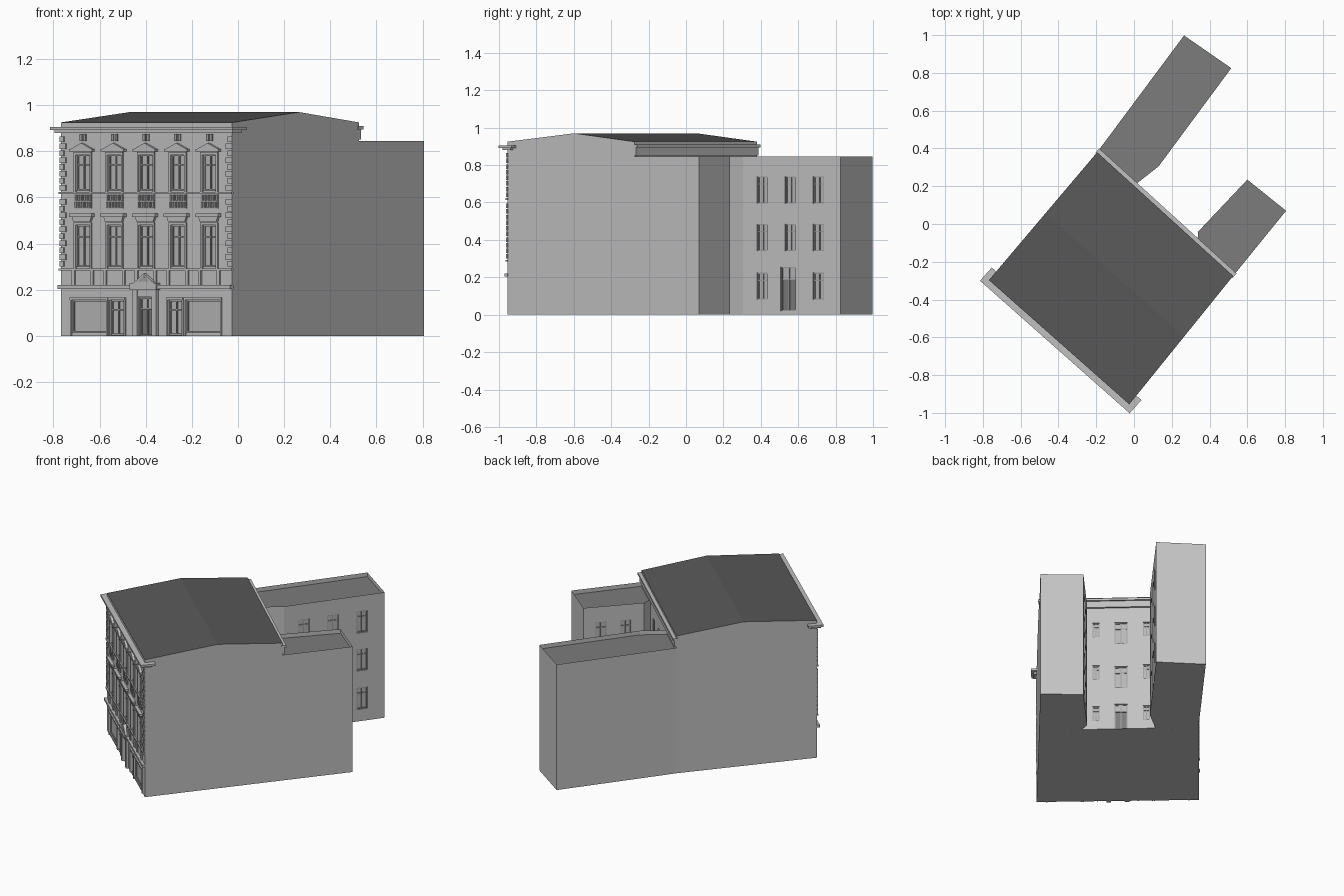
import bpy, bmesh
from mathutils import Vector

if "Cube" in bpy.data.objects:
    bpy.data.objects.remove(bpy.data.objects["Cube"])

def mat(name, v):
    m = bpy.data.materials.new(name)
    m.diffuse_color = (v, v, v, 1)
    m.use_nodes = True
    m.node_tree.nodes["Principled BSDF"].inputs["Base Color"].default_value = m.diffuse_color
    return m

WALL = mat("wall_grey", 0.55)
TRIM = mat("trim_grey", 0.53)
GLASS = mat("window_glass", 0.48)
FRAME = mat("window_frame", 0.36)
DOOR = mat("door_grey", 0.2)
ROOF = mat("dark_roof", 0.1)
FLAT = mat("flat_roof", 0.2)
parts = {}

def part(name, m):
    if name not in parts:
        parts[name] = (bmesh.new(), [m])
    return parts[name][0]

def face(bm, pts):
    return bm.faces.new([bm.verts.new(p) for p in pts])

class Wall:
    """Local frame on a wall: s along it, z up, d outward."""
    def __init__(self, a, b):
        self.a = Vector((a[0], a[1], 0))
        e = Vector((b[0], b[1], 0)) - self.a
        self.L = e.length
        self.u = e.normalized()
        self.n = Vector((self.u.y, -self.u.x, 0))

    def p(self, s, z, d=0):
        return self.a + self.u * s + self.n * d + Vector((0, 0, z))

    def prism(self, bm, prof, d0, d1):
        back = [bm.verts.new(self.p(s, z, d0)) for s, z in prof]
        front = [bm.verts.new(self.p(s, z, d1)) for s, z in prof]
        k = len(prof)
        bm.faces.new(front)
        bm.faces.new(back[::-1])
        for i in range(k):
            j = (i + 1) % k
            bm.faces.new((back[i], back[j], front[j], front[i]))

    def box(self, bm, s0, s1, z0, z1, d0, d1):
        self.prism(bm, [(s0, z0), (s1, z0), (s1, z1), (s0, z1)], d0, d1)

    def quad(self, bm, s0, s1, z0, z1, d=0):
        face(bm, [self.p(s0, z0, d), self.p(s1, z0, d), self.p(s1, z1, d), self.p(s0, z1, d)])

    def build(self, name, h, holes=(), dp=0.012):
        """Wall face with recessed openings, panes and glazing bars."""
        bm = part(name, WALL)
        ss = sorted({0, self.L, *[v for q in holes for v in q[:2]]})
        zs = sorted({0, h, *[v for q in holes for v in q[2:4]]})
        for s0, s1 in zip(ss, ss[1:]):
            for z0, z1 in zip(zs, zs[1:]):
                cs, cz = (s0 + s1) / 2, (z0 + z1) / 2
                if not any(q[0] < cs < q[1] and q[2] < cz < q[3] for q in holes):
                    self.quad(bm, s0, s1, z0, z1)
        for s0, s1, z0, z1, kind in holes:
            p = self.p
            left = [p(s0, z0), p(s0, z0, -dp), p(s0, z1, -dp), p(s0, z1)]
            right = [p(s1, z0), p(s1, z0, -dp), p(s1, z1, -dp), p(s1, z1)]
            sill = [p(s0, z0), p(s1, z0), p(s1, z0, -dp), p(s0, z0, -dp)]
            head = [p(s0, z1), p(s1, z1), p(s1, z1, -dp), p(s0, z1, -dp)]
            for f in (left, right[::-1], sill, head[::-1]):
                face(bm, f)
            is_door = kind == "door"
            pane = part("door_leaves", DOOR) if is_door else part("window_panes", GLASS)
            self.quad(pane, s0, s1, z0, z1, -dp)
            fr = part("window_frames", FRAME)
            t, m, zt = 0.006, (s0 + s1) / 2, z0 + (z1 - z0) * 0.7
            f0, f1 = -dp, -dp + 0.006
            for x in (s0, s1 - t):
                self.box(fr, x, x + t, z0, z1, f0, f1)
            for z in (z0, z1 - t):
                self.box(fr, s0 + t, s1 - t, z, z + t, f0, f1)
            if kind != "shop":
                self.box(fr, m - t / 2, m + t / 2, z0 + t, z1 - t, f0, f1)
                self.box(fr, s0 + t, s1 - t, zt, zt + t, f0, f1 - 0.001)
            if is_door:   # glazed light above the leaves
                self.quad(part("window_panes", GLASS), s0 + t, s1 - t, zt + t, z1 - t, f0 + 0.001)

# Main block plan
FL, FR, BR, BL = (-0.768, -0.297), (-0.025, -0.955), (0.525, -0.275), (-0.195, 0.38)
EAVE, RIDGE, WING = 0.925, 0.97, 0.845
front, back = Wall(FL, FR), Wall(BR, BL)
mid = front.L / 2
cols = [mid + 0.183 * k for k in range(-2, 3)]

# Street front openings
holes = [(mid - 0.04, mid + 0.04, 0, 0.165, "door")]
for c in cols:
    holes += [(c - 0.04, c + 0.04, 0.30, 0.48, "window"), (c - 0.04, c + 0.04, 0.63, 0.785, "window")]
shops = []
for sg in (-1, 1):
    for a, b, z, kind in ((0.128, 0.208, 0.004, "window"), (0.228, 0.43, 0.015, "shop")):
        s0, s1 = sorted((mid + sg * a, mid + sg * b))
        shops.append((s0, s1, z, 0.155, kind))
front.build("main_walls", EAVE, holes + shops)

# Courtyard wall openings
holes = [(0.46, 0.54, 0, 0.175, "door")]
for z in (0.29, 0.6):
    holes.append((0.46, 0.54, z, z + 0.15, "window"))
for z in (0.06, 0.35, 0.65):
    for c in (0.347, 0.655):
        holes.append((c - 0.022, c + 0.022, z, z + 0.1, "window"))
back.build("main_walls", EAVE, holes)

# Gables, underside and pitched roof
bm = part("main_walls", WALL)
tops = []
for a, b in ((FR, BR), (BL, FL)):
    w = Wall(a, b)
    r = w.L * (0.527 if a == FR else 0.478)
    face(bm, [w.p(0, 0), w.p(w.L, 0), w.p(w.L, EAVE), w.p(r, RIDGE), w.p(0, EAVE)])
    tops.append((w.p(0, EAVE), w.p(r, RIDGE), w.p(w.L, EAVE)))
face(bm, [(*q, 0) for q in (BL, BR, FR, FL)])
(fr0, rr, br0), (bl0, rl, fl0) = tops
bm = part("main_roof", ROOF)
face(bm, [fl0, fr0, rr, rl])
face(bm, [rl, rr, br0, bl0])

# Cornices of the main block
bm = part("cornices", TRIM)
front.box(bm, -0.033, front.L + 0.033, 0.892, 0.906, -0.06, 0.034)
front.box(bm, -0.018, front.L + 0.018, 0.880, 0.892, -0.04, 0.02)
back.box(bm, 0, back.L, 0.852, 0.895, -0.01, 0.012)
back.box(bm, -0.005, back.L + 0.005, 0.895, 0.91, -0.01, 0.022)

# String courses
for z0, z1, d in ((0.204, 0.22, 0.018), (0.284, 0.293, 0.009), (0.614, 0.624, 0.009)):
    front.box(part("string_courses", TRIM), -0.004, front.L + 0.004, z0, z1, -0.004, d)

# Window surrounds, hoods, pediments, apron panels and attic vents
sur, hood = part("window_surrounds", TRIM), part("window_hoods", TRIM)
for c in cols:
    for z0, z1 in ((0.293, 0.48), (0.624, 0.785)):
        for a in (-0.05, 0.04):
            front.box(sur, c + a, c + a + 0.01, z0, z1, -0.002, 0.006)
        front.box(sur, c - 0.05, c + 0.05, z1, z1 + 0.012, -0.002, 0.006)
    front.prism(hood, [(c - 0.048, 0.495), (c + 0.048, 0.495), (c + 0.056, 0.516), (c - 0.056, 0.516)], 0, 0.012)
    front.box(hood, c - 0.066, c + 0.066, 0.516, 0.53, 0, 0.02)
    front.box(hood, c - 0.066, c + 0.066, 0.799, 0.81, 0, 0.018)
    front.prism(hood, [(c - 0.06, 0.81), (c + 0.06, 0.81), (c, 0.836)], 0, 0.015)
    panel, bal = part("apron_panels", FRAME), part("apron_balusters", TRIM)
    front.box(panel, c - 0.05, c + 0.05, 0.552, 0.614, -0.002, 0.003)
    for i in range(6):
        for z in (0.556, 0.586):
            x = c - 0.043 + i * 0.016 + (0.004 if z > 0.57 else 0)
            front.box(bal, x, x + 0.007, z, z + 0.025, 0, 0.008)
    for a in (-0.018, 0.004):
        front.box(part("attic_vents", FRAME), c + a, c + a + 0.014, 0.844, 0.876, -0.002, 0.005)
    # pedestals below the first floor windows
    for a in (-0.062, 0.046):
        front.box(part("pedestals", TRIM), c + a, c + a + 0.016, 0.22, 0.284, -0.002, 0.007)

# Corner quoins
for i in range(19):
    z = 0.30 + i * 0.03
    if z < 0.865 and not 0.59 < z < 0.62:
        w = 0.036 if i % 2 else 0.024
        for s in (-0.003, front.L + 0.003 - w):
            front.box(part("corner_quoins", TRIM), s, s + w, z, z + 0.024, -0.003, 0.006)

# Shop surrounds
for s0, s1, z0, z1, k in shops:
    sh = part("shop_surrounds", TRIM)
    front.box(sh, s0 - 0.008, s1 + 0.008, z1, z1 + 0.012, -0.002, 0.008)
    for x in (s0 - 0.008, s1):
        front.box(sh, x, x + 0.008, 0, z1, -0.002, 0.006)

# Entrance portal with pediment
po = part("entrance_portal", TRIM)
for a in (-0.07, 0.042):
    front.box(po, mid + a, mid + a + 0.028, 0, 0.2, -0.002, 0.016)
front.box(po, mid - 0.042, mid + 0.042, 0.168, 0.2, -0.002, 0.012)
front.box(po, mid - 0.077, mid + 0.077, 0.2, 0.23, -0.002, 0.024)
front.prism(po, [(mid - 0.058, 0.23), (mid + 0.058, 0.23), (mid, 0.27)], -0.002, 0.02)
front.prism(part("portal_tympanum", FRAME), [(mid - 0.036, 0.235), (mid + 0.036, 0.235), (mid, 0.26)], 0.018, 0.021)

# Rear wings: the last outline edge touches the main block
def wing(name, outline, window_edge, holes):
    for i in range(len(outline) - 1):
        w = Wall(outline[i], outline[i + 1])
        w.build(name + "_walls", WING, holes if i == window_edge else ())
    bm = part(name + "_walls", WALL)
    face(bm, [(x, y, 0) for x, y in outline[::-1]])
    # parapet rim and sunken roof
    bm = part(name + "_roof", WALL)
    parts[name + "_roof"][1].append(FLAT)
    f = face(bm, [(x, y, WING) for x, y in outline])
    bm.normal_update()
    bmesh.ops.inset_region(bm, faces=[f], thickness=0.014, use_even_offset=True)
    ring = bmesh.ops.inset_region(bm, faces=[f], thickness=0.026, depth=-0.028, use_even_offset=True)
    for g in [f] + ring["faces"]:
        g.material_index = 1

holes = []
for z0, z1 in ((0.08, 0.225), (0.34, 0.485), (0.595, 0.74)):
    for c in (0.128, 0.315, 0.502):
        if z0 > 0.1 or c != 0.315:
            holes.append((c - 0.035, c + 0.035, z0, z1, "window"))
holes.append((0.25, 0.35, 0.02, 0.255, "door"))
wing("left_wing", [(0.0, 0.203), (0.13, 0.305), (0.515, 0.825), (0.265, 0.998), BL], 1, holes)

holes = [(c - 0.035, c + 0.035, z, z + 0.145, "window") for c in (0.11, 0.265) for z in (0.08, 0.34, 0.595)]
wing("right_wing", [BR, (0.805, 0.07), (0.6, 0.235), (0.34, -0.04), (0.335, -0.102)], 2, holes)

# Turn the collected parts into objects
for name, (bm, mats) in parts.items():
    if not name.endswith(("walls", "roof", "panes", "leaves")):
        bmesh.ops.recalc_face_normals(bm, faces=bm.faces)
    else:
        bmesh.ops.remove_doubles(bm, verts=bm.verts, dist=1e-5)
    me = bpy.data.meshes.new(name)
    bm.to_mesh(me)
    bm.free()
    for m in mats:
        me.materials.append(m)
    bpy.context.collection.objects.link(bpy.data.objects.new(name, me))
